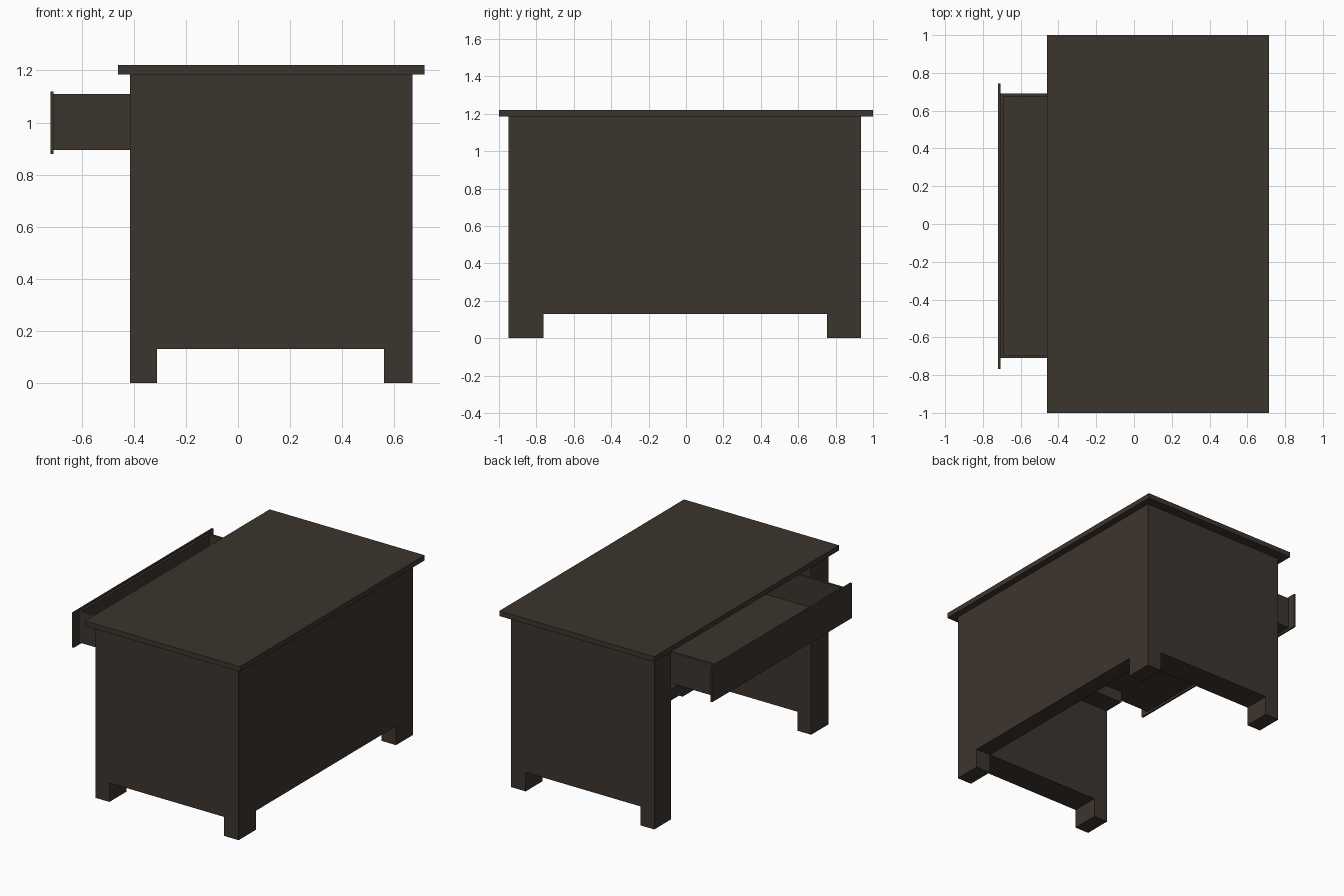
import bpy, bmesh

if "Cube" in bpy.data.objects:
    bpy.data.objects.remove(bpy.data.objects["Cube"])

wood = bpy.data.materials.new("dark brown wood")
wood.diffuse_color = (0.046, 0.035, 0.027, 1)
wood.use_nodes = True
wood.node_tree.nodes["Principled BSDF"].inputs["Base Color"].default_value = wood.diffuse_color


def finish(name, bm):
    bmesh.ops.recalc_face_normals(bm, faces=bm.faces)
    me = bpy.data.meshes.new(name)
    bm.to_mesh(me)
    bm.free()
    me.materials.append(wood)
    ob = bpy.data.objects.new(name, me)
    bpy.context.collection.objects.link(ob)
    return ob


def box(name, x, y, z):
    """Box from (min, max) ranges on each axis."""
    bm = bmesh.new()
    bmesh.ops.create_cube(bm, size=1)
    for v in bm.verts:
        for i, (a, b) in enumerate((x, y, z)):
            v.co[i] = b if v.co[i] > 0 else a
    return finish(name, bm)


def side_panel(name, y0, y1):
    """Thick side slab with a notch at the bottom that leaves two feet."""
    profile = [(-0.415, 0), (-0.31, 0), (-0.31, 0.13), (0.56, 0.13),
               (0.56, 0), (0.67, 0), (0.67, 1.185), (-0.415, 1.185)]
    bm = bmesh.new()
    face = bm.faces.new([bm.verts.new((x, y0, z)) for x, z in profile])
    ext = bmesh.ops.extrude_face_region(bm, geom=[face])
    for v in ext["geom"]:
        if isinstance(v, bmesh.types.BMVert):
            v.co.y = y1
    # restore the starting cap if the extrusion consumed it
    if not any(all(abs(v.co.y - y0) < 1e-6 for v in f.verts) for f in bm.faces):
        bmesh.ops.holes_fill(bm, edges=bm.edges)
    return finish(name, bm)


# Desk body
box("desk_top", (-0.46, 0.715), (-1, 1), (1.185, 1.22))
side_panel("front_side_panel", -0.95, -0.763)
side_panel("back_side_panel", 0.755, 0.936)
box("modesty_panel", (0.56, 0.67), (-0.763, 0.755), (0.13, 1.185))

# Runners that carry the drawer
for name, y in (("front_runner", (-0.763, -0.62)), ("back_runner", (0.61, 0.755))):
    box(name, (-0.415, 0.56), y, (0.815, 0.893))

# Open drawer: front plate, thin walls and floor
X0, X1, Y0, Y1, Z0, Z1, T = -0.708, 0.25, -0.71, 0.69, 0.895, 1.11, 0.016
box("drawer_front", (-0.72, X0), (-0.767, 0.745), (0.88, 1.12))
box("drawer_floor", (X0, X1), (Y0, Y1), (Z0, Z0 + T))
box("drawer_front_wall", (X0, X0 + T), (Y0 + T, Y1 - T), (Z0 + T, Z1))
box("drawer_rear_wall", (X1 - T, X1), (Y0 + T, Y1 - T), (Z0 + T, Z1))
box("drawer_left_wall", (X0, X1), (Y0, Y0 + T), (Z0 + T, Z1))
box("drawer_right_wall", (X0, X1), (Y1 - T, Y1), (Z0 + T, Z1))
